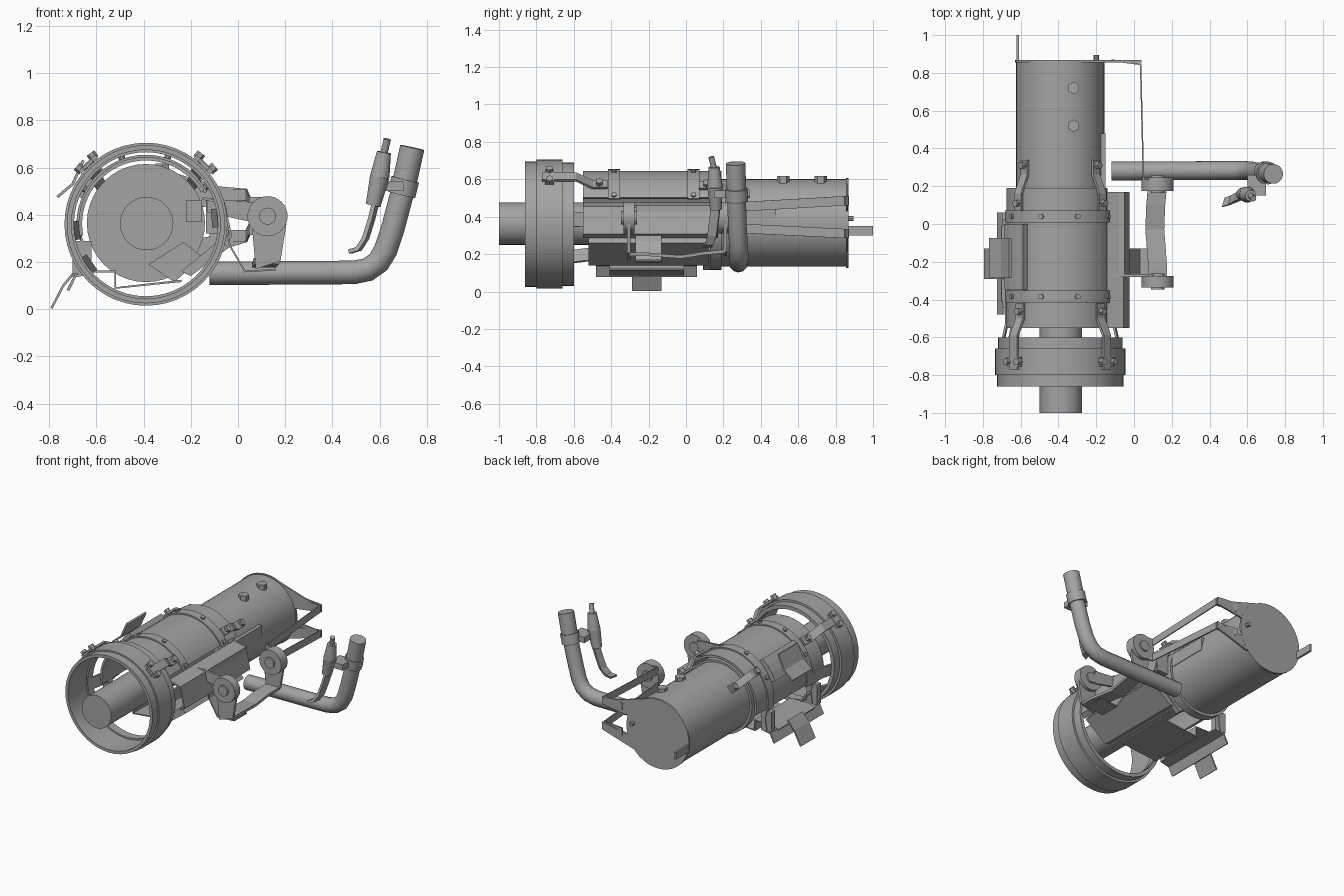
import bpy, bmesh, math
from mathutils import Vector

if "Cube" in bpy.data.objects:
    bpy.data.objects.remove(bpy.data.objects["Cube"])

CX, CZ = -0.39, 0.36      # axis of the round body
grey = bpy.data.materials.new("plain_grey")
grey.diffuse_color = (0.37, 0.37, 0.37, 1)
grey.use_nodes = True
grey.node_tree.nodes["Principled BSDF"].inputs["Base Color"].default_value = grey.diffuse_color


def finish(name, bm, smooth=False):
    bmesh.ops.recalc_face_normals(bm, faces=bm.faces)
    me = bpy.data.meshes.new(name)
    bm.to_mesh(me)
    bm.free()
    me.materials.append(grey)
    ob = bpy.data.objects.new(name, me)
    bpy.context.collection.objects.link(ob)
    if smooth:
        bpy.ops.object.select_all(action='DESELECT')
        ob.select_set(True)
        bpy.context.view_layer.objects.active = ob
        bpy.ops.object.shade_smooth_by_angle(angle=math.radians(35))
    return ob


def revolve(name, profile, a0=0, a1=360, n=48):
    """Spin a closed (radius, y) profile about the body axis."""
    bm = bmesh.new()
    full = a1 - a0 == 360
    rings = []
    for i in range(n if full else n + 1):
        a = math.radians(a0 + (a1 - a0) * i / n)
        rings.append([bm.verts.new((CX + r * math.cos(a), y, CZ + r * math.sin(a))) for r, y in profile])
    m = len(profile)
    for i in range(n):
        p, q = rings[i], rings[(i + 1) % len(rings)]
        for j in range(m):
            bm.faces.new((p[j], p[(j + 1) % m], q[(j + 1) % m], q[j]))
    if not full:
        bm.faces.new(rings[0])
        bm.faces.new(rings[-1])
    return finish(name, bm, True)


def rod(name, a, b, r, r2=None, n=24):
    """Cylinder or cone between two points."""
    a, b = Vector(a), Vector(b)
    bm = bmesh.new()
    bmesh.ops.create_cone(bm, cap_ends=True, segments=n, radius1=r,
                          radius2=r if r2 is None else r2, depth=(b - a).length)
    bm.transform((b - a).to_track_quat('Z', 'Y').to_matrix().to_4x4())
    bmesh.ops.translate(bm, vec=(a + b) / 2, verts=bm.verts)
    return finish(name, bm, n > 8)


def prism(name, pts, axis, lo, hi):
    """Extrude a polygon along x, y or z; pts are the two other coordinates."""
    bm = bmesh.new()
    put = {'x': lambda p, t: (t, p[0], p[1]), 'y': lambda p, t: (p[0], t, p[1]),
           'z': lambda p, t: (p[0], p[1], t)}[axis]
    a = [bm.verts.new(put(p, lo)) for p in pts]
    b = [bm.verts.new(put(p, hi)) for p in pts]
    bm.faces.new(a)
    bm.faces.new(b)
    for i in range(len(pts)):
        j = (i + 1) % len(pts)
        bm.faces.new((a[i], a[j], b[j], b[i]))
    return finish(name, bm)


def box(name, x0, x1, y0, y1, z0, z1):
    return prism(name, [(x0, z0), (x1, z0), (x1, z1), (x0, z1)], 'y', y0, y1)


def strap(name, pts, across, width, thick=0.012):
    """Bent sheet strip along pts, its width lying along the across direction."""
    bm = bmesh.new()
    h = Vector(across).normalized() * width / 2
    rows = [(bm.verts.new(Vector(p) - h), bm.verts.new(Vector(p) + h)) for p in pts]
    for (a, b), (c, d) in zip(rows, rows[1:]):
        bm.faces.new((a, b, d, c))
    ob = finish(name, bm)
    mod = ob.modifiers.new("sheet", 'SOLIDIFY')
    mod.thickness, mod.offset = thick, 0
    return ob


def tube(name, pts, r, n=10):
    cu = bpy.data.curves.new(name, 'CURVE')
    cu.dimensions, cu.bevel_depth, cu.bevel_resolution, cu.use_fill_caps = '3D', r, 4, True
    sp = cu.splines.new('POLY')
    sp.points.add(len(pts) - 1)
    for p, co in zip(sp.points, pts):
        p.co = (*co, 1)
    cu.materials.append(grey)
    bpy.context.collection.objects.link(bpy.data.objects.new(name, cu))


def polar(r, deg, y):
    a = math.radians(deg)
    return (CX + r * math.cos(a), y, CZ + r * math.sin(a))


# round body: pipe, rear drum, front ring, half shell and bands
rod("centre_pipe", (CX + .003, -1, CZ + .003), (CX + .003, 0.2, CZ + .003), 0.113, n=32)
rod("rear_drum", (CX, 0.14, CZ + .007), (CX, 0.86, CZ + .007), 0.234, n=40)
rod("drum_front_flange", (CX, 0.13, CZ + .005), (CX, 0.19, CZ + .005), 0.25, n=40)
revolve("front_ring", [(.335, -.86), (.335, -.80), (.345, -.80), (.345, -.66), (.33, -.66),
                       (.33, -.60), (.305, -.60), (.305, -.66), (.315, -.66), (.315, -.86)])
revolve("half_shell", [(.285, -.55), (.285, .19), (.27, .19), (.27, -.55)], 30, 190, 36)
for y in (-0.385, 0.04):
    revolve("shell_band", [(.294, y - .032), (.294, y + .032), (.28, y + .032), (.28, y - .032)], 28, 192, 36)
    for a in (32, 72, 110, 150):
        rod("band_bolt", polar(.285, a, y), polar(.305, a, y), .014, n=10)
for y in (0.52, 0.72):
    rod("drum_bolt", (-.32, y, .57), (-.32, y, .617), .033, n=6)
box("drum_side_boss", -.22, -.152, .10, .48, .37, .46)

# stepped struts tying the shell to the ring and the drum
for s in (1, -1):
    def at(r, d, y):
        return polar(r, 90 + s * d, y)
    t = Vector((math.cos(math.radians(90 + s * 45)), 0, math.sin(math.radians(90 + s * 45))))
    side = (-t.z, 0, t.x)
    strap("front_strut", [at(.352, 44, -.77), at(.352, 44, -.59), at(.30, 45, -.50), at(.30, 45, -.42)], side, .055, .014)
    strap("rear_strut", [at(.302, 47, .07), at(.302, 47, .16), at(.25, 49, .26), at(.25, 49, .34)], side, .05, .014)
    strap("ring_clamp", [at(.355, d, -.73) for d in (36, 40, 44, 48, 52)], (0, 1, 0), .05, .016)
    for r, d, y in ((.352, 38, -.73), (.352, 50, -.73), (.30, 45, -.465), (.30, 47, .11), (.25, 49, .31)):
        rod("strut_bolt", at(r, d, y), at(r + .03, d, y), .02, n=6)
for a in (5, 185, 215):
    strap("side_strut", [polar(.31, a, -.64), polar(.285, a, -.53), polar(.285, a, -.40)],
          (-math.sin(math.radians(a)), 0, math.cos(math.radians(a))), .08)

# rear plate with ears, tab and straps running to the hinge
rod("rear_plate", (CX, .855, CZ + .007), (CX, .868, CZ + .007), .24, n=40)
prism("upper_ear", [(-.36, .605), (-.08, .52), (.04, .51), (.04, .46), (-.17, .43)], 'y', .855, .867)
prism("lower_ear", [(-.24, .20), (.04, .285), (.04, .335), (-.17, .30)], 'y', .855, .867)
box("rear_tab", -.622, -.608, .85, 1.0, .30, .35)
rod("plate_bolt", (-.2, .86, .39), (-.2, .895, .39), .014, n=8)
for name, z, z2 in (("upper_strap", .485, .45), ("lower_strap", .31, .34)):
    strap(name, [(-.12, .867, z), (.035, .845, z), (.05, .24, z2), (.10, .235, z2)], (0, 0, 1), .05, .01)

# hinge: two eyes joined by a bent cradle
for y0, y1 in ((-.335, -.275), (.175, .245)):
    rod("hinge_eye", (.125, y0, .394), (.125, y1, .394), .085, n=32)
    rod("hinge_pin", (.125, y0 - .012, .394), (.125, y1 + .012, .394), .036, n=20)
prism("hinge_arm_front", [(.055, .40), (.075, .17), (.18, .205), (.205, .36)], 'y', -.315, -.297)
prism("hinge_arm_rear", [(.055, .40), (.075, .19), (.18, .215), (.205, .36)], 'y', .20, .218)
strap("cradle", [(.125, -.305, .20), (.125, -.22, .20), (.11, -.03, .185), (.115, .1, .205), (.125, .21, .215)],
      (1, 0, 0), .10, .018)
strap("cradle_link", [(-.06, -.2, .42), (-.035, -.2, .27), (.03, -.2, .16), (.16, -.2, .168)], (0, 1, 0), .14, .008)
prism("front_hinge_web", [(-.13, .47), (.10, .45), (.10, .36), (-.13, .41)], 'y', -.28, -.265)

# rails along the right side
box("upper_rail", -.135, -.05, -.27, .17, .32, .46)
strap("rail_sheet", [(-.15, -.19, .47), (-.06, -.19, .45), (-.03, -.19, .31), (-.06, -.19, .29)], (0, 1, 0), .72)
prism("lower_rail", [(-.24, .16), (-.20, .14), (-.04, .26), (-.07, .30)], 'y', -.52, .12)
prism("corner_plate", [(-.38, .19), (-.23, .285), (-.15, .22), (-.27, .115)], 'y', .09, .13)

# left pad, tray and hook
strap("side_pad", [polar(.30, d, -.175) for d in (128, 138, 148, 158)], (0, 1, 0), .35, .04)
strap("pad_lip", [(-.655, -.18, .63), (-.70, -.18, .53), (-.765, -.18, .475)], (0, 1, 0), .21, .012)
strap("lower_tray", [(-.70, -.21, .14), (-.66, -.21, .16), (-.52, -.21, .16), (-.52, -.21, .09), (-.24, -.21, .12)],
      (0, 1, 0), .40, .01)
strap("tray_edge", [(-.72, -.21, .08), (-.69, -.21, .14), (-.62, -.21, .155)], (0, 1, 0), .54, .012)
strap("tray_hook", [(-.79, -.21, .004), (-.74, -.21, .10), (-.69, -.21, .16)], (0, 1, 0), .16, .01)
for y in (-.46, .04):
    box("tray_post", -.70, -.62, y - .02, y + .02, .15, .29)
    strap("tray_hanger", [polar(.285, 185, y), polar(.285, 205, y), (-.66, y, .15)], (0, 1, 0), .05)

# tubular handle with grip and collar
tube("handle_tube", [(-.12, .28, .152), (.49, .283, .156), (.55, .283, .168), (.595, .283, .20), (.625, .28, .25),
                     (.655, .275, .34), (.70, .27, .51), (.735, .265, .68)], .05)
rod("handle_collar", (.692, .272, .485), (.708, .27, .55), .06, n=28)
rod("handle_grip", (.708, .27, .55), (.738, .265, .685), .052, n=28)

# lever with its housing and knob
rod("lever_housing", (.572, .16, .44), (.60, .155, .56), .032, .042, n=16)
rod("lever_neck", (.60, .155, .56), (.618, .15, .665), .042, .03, n=16)
rod("lever_knob", (.618, .15, .66), (.632, .135, .72), .016, n=12)
box("lever_mount", .60, .70, .15, .26, .50, .54)
strap("lever_blade", [(.585, .16, .46), (.565, .15, .38), (.54, .14, .30), (.51, .125, .255), (.475, .115, .245)],
      (0.3, 1, 0), .05, .018)
